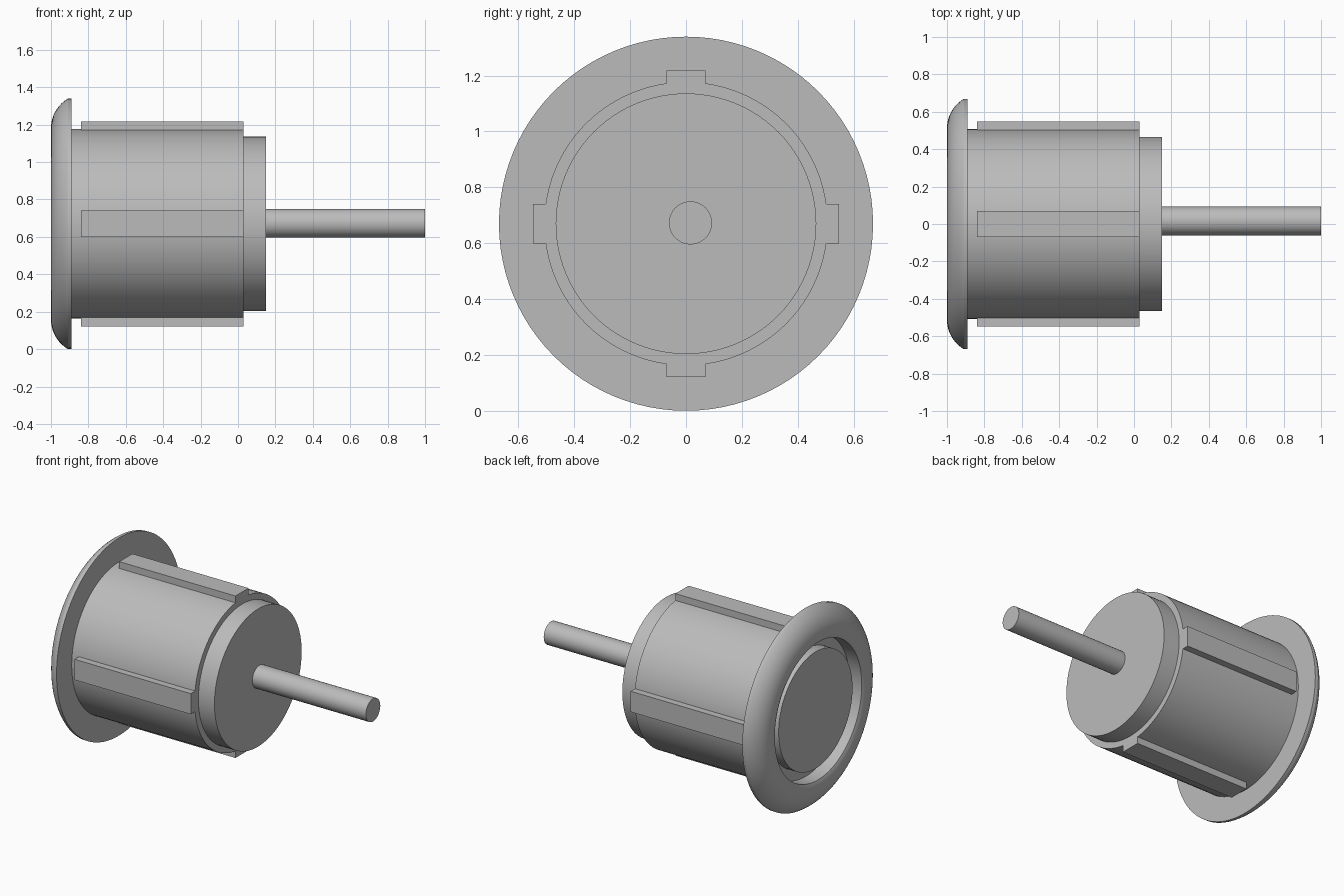
import bpy, bmesh, math
from mathutils import Matrix

if "Cube" in bpy.data.objects:
    bpy.data.objects.remove(bpy.data.objects["Cube"])

CZ = 0.67  # height of the main axis
grey = bpy.data.materials.new("plain grey")
grey.diffuse_color = (0.5, 0.5, 0.5, 1)
grey.use_nodes = True
grey.node_tree.nodes["Principled BSDF"].inputs["Base Color"].default_value = grey.diffuse_color


def finish(name, bm):
    bmesh.ops.recalc_face_normals(bm, faces=bm.faces)
    mesh = bpy.data.meshes.new(name)
    bm.to_mesh(mesh)
    bm.free()
    obj = bpy.data.objects.new(name, mesh)
    bpy.context.collection.objects.link(obj)
    mesh.materials.append(grey)
    bpy.ops.object.select_all(action='DESELECT')
    obj.select_set(True)
    bpy.context.view_layer.objects.active = obj
    bpy.ops.object.shade_smooth_by_angle(angle=math.radians(25))
    return obj


def lathe(name, profile, y=0.0, z=CZ, steps=96):
    """Spin an (x, radius) profile about the x axis; radius 0 closes an end."""
    bm = bmesh.new()
    verts = [bm.verts.new((x, r, 0)) for x, r in profile]
    edges = [bm.edges.new(pair) for pair in zip(verts, verts[1:])]
    bmesh.ops.spin(bm, geom=verts + edges, cent=(0, 0, 0), axis=(1, 0, 0),
                   angle=math.tau, steps=steps, use_duplicate=False)
    bmesh.ops.remove_doubles(bm, verts=bm.verts, dist=1e-5)
    bmesh.ops.translate(bm, verts=bm.verts, vec=(0, y, z))
    return finish(name, bm)


# Domed flange with a ring groove around a raised centre button
R = 0.184
dome = [(-1 + R - R * math.cos(a), 0.511 + R * math.sin(a))
        for a in (math.radians(58 * i / 10) for i in range(11))]
lathe("flange_and_button",
      [(-0.97, 0), (-0.97, 0.395), (-0.90, 0.395), (-0.90, 0.465), (-0.99, 0.465),
       (-0.998, 0.485)] + dome + [(-0.91, 0.669), (-0.89, 0.669), (-0.89, 0)])

# Barrel, rear collar and the slightly off-centre shaft
lathe("barrel", [(-0.89, 0), (-0.89, 0.507), (0.03, 0.507), (0.03, 0)])
lathe("rear_collar", [(0.03, 0), (0.03, 0.466), (0.15, 0.466), (0.15, 0)])
lathe("shaft", [(0.15, 0), (0.15, 0.077), (1.0, 0.077), (1.0, 0)],
      y=0.016, z=CZ + 0.003, steps=48)

# Four guide ribs along the barrel
for i, side in enumerate(("top", "front", "bottom", "back")):
    bm = bmesh.new()
    bmesh.ops.create_cube(bm, size=1)
    bmesh.ops.scale(bm, verts=bm.verts, vec=(0.87, 0.14, 0.068))
    bmesh.ops.translate(bm, verts=bm.verts, vec=(-0.405, 0, 0.514))
    turn = Matrix.Translation((0, 0, CZ)) @ Matrix.Rotation(i * math.pi / 2, 4, 'X')
    bmesh.ops.transform(bm, matrix=turn, verts=bm.verts)
    finish(side + "_rib", bm)
